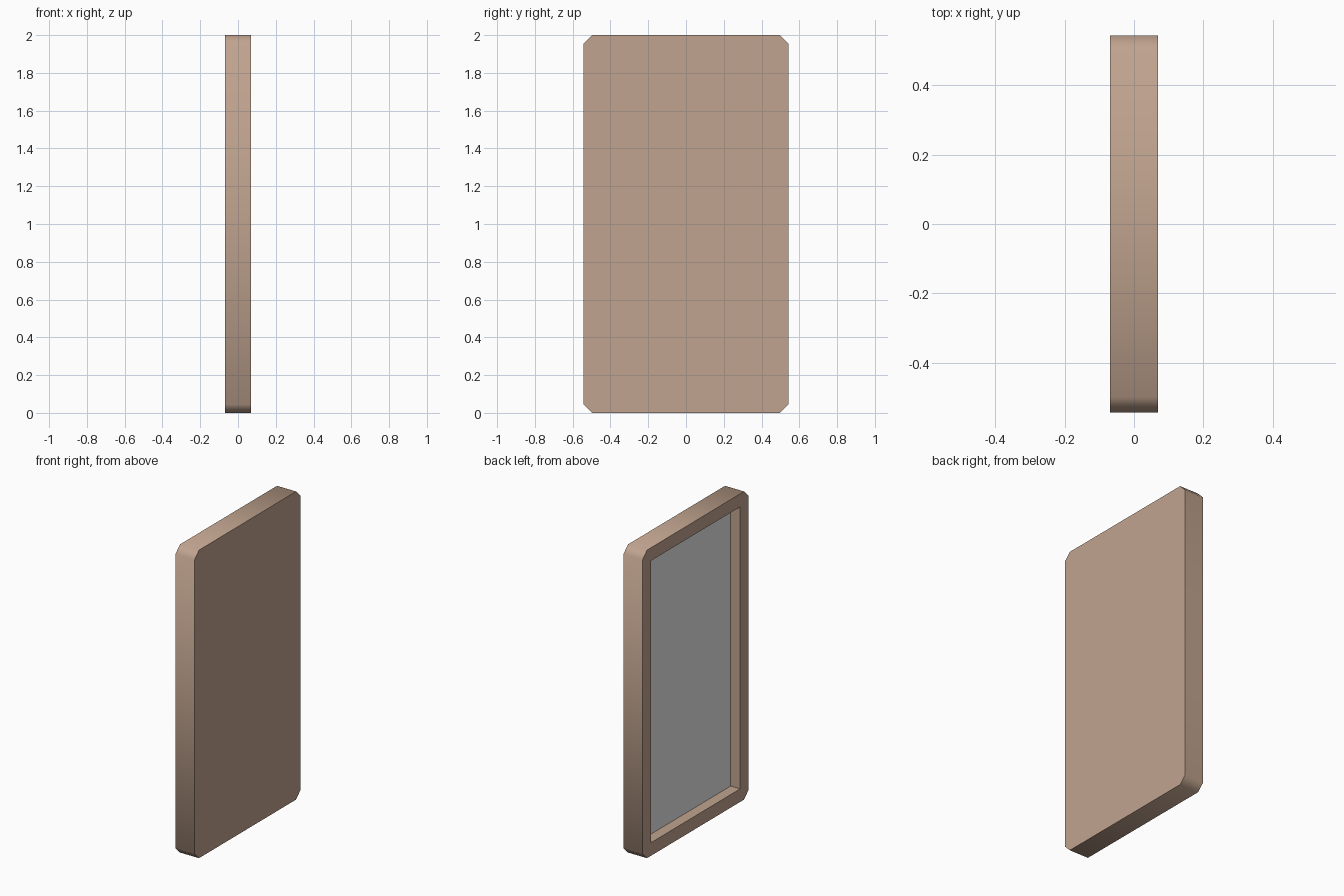
import bpy
import bmesh
import math
from mathutils import Vector

if "Cube" in bpy.data.objects:
    bpy.data.objects.remove(bpy.data.objects["Cube"], do_unlink=True)

DEPTH, WIDTH, HEIGHT = 0.137, 1.086, 2.0
RIM = 0.085       # width of the frame border
CHAMFER = 0.045   # cut of the outer corners
GLASS_X = 0.0     # plane of the glass inside the recess


def make_material(name, colour):
    mat = bpy.data.materials.new(name)
    mat.use_nodes = True
    mat.diffuse_color = colour
    mat.node_tree.nodes["Principled BSDF"].inputs["Base Color"].default_value = colour
    return mat


def make_object(name, bm, mat):
    mesh = bpy.data.meshes.new(name)
    bm.to_mesh(mesh)
    bm.free()
    mesh.materials.append(mat)
    obj = bpy.data.objects.new(name, mesh)
    obj.location.z = HEIGHT / 2
    bpy.context.collection.objects.link(obj)
    return obj


wood = make_material("light brown wood", (0.53, 0.37, 0.275, 1))
silver = make_material("pale grey glass", (0.8, 0.8, 0.8, 1))

# Frame: a slab with a rectangular recess in its -x face
bm = bmesh.new()
bmesh.ops.create_cube(bm, size=1)
bmesh.ops.scale(bm, vec=(DEPTH, WIDTH, HEIGHT), verts=bm.verts)
outer_edges = [e for e in bm.edges
               if abs(e.verts[0].co.x - e.verts[1].co.x) > DEPTH / 2]
face = min(bm.faces, key=lambda f: f.calc_center_median().x)
bmesh.ops.inset_region(bm, faces=[face], thickness=RIM, use_even_offset=True)
floor = bmesh.ops.extrude_discrete_faces(bm, faces=[face])["faces"][0]
bmesh.ops.translate(bm, vec=Vector((GLASS_X + DEPTH / 2, 0, 0)), verts=floor.verts)
bmesh.ops.delete(bm, geom=[floor], context="FACES_ONLY")

# Chamfer the four outer corners
bmesh.ops.bevel(bm, geom=outer_edges, offset=CHAMFER, segments=1,
                affect="EDGES", profile=0.5)
bmesh.ops.recalc_face_normals(bm, faces=bm.faces)
frame = make_object("mirror_frame", bm, wood)

# Softly shaded outer rim, crisp front and back edges
bpy.ops.object.select_all(action="DESELECT")
frame.select_set(True)
bpy.context.view_layer.objects.active = frame
bpy.ops.object.shade_smooth_by_angle(angle=math.radians(60))

# Glass: a single pane closing the recess, facing -x
bm = bmesh.new()
half_y, half_z = WIDTH / 2 - RIM, HEIGHT / 2 - RIM
corners = [(-half_y, -half_z), (-half_y, half_z), (half_y, half_z), (half_y, -half_z)]
pane = bm.faces.new([bm.verts.new((GLASS_X, y, z)) for y, z in corners])
pane.normal_update()
if pane.normal.x > 0:
    pane.normal_flip()
make_object("mirror_glass", bm, silver)
